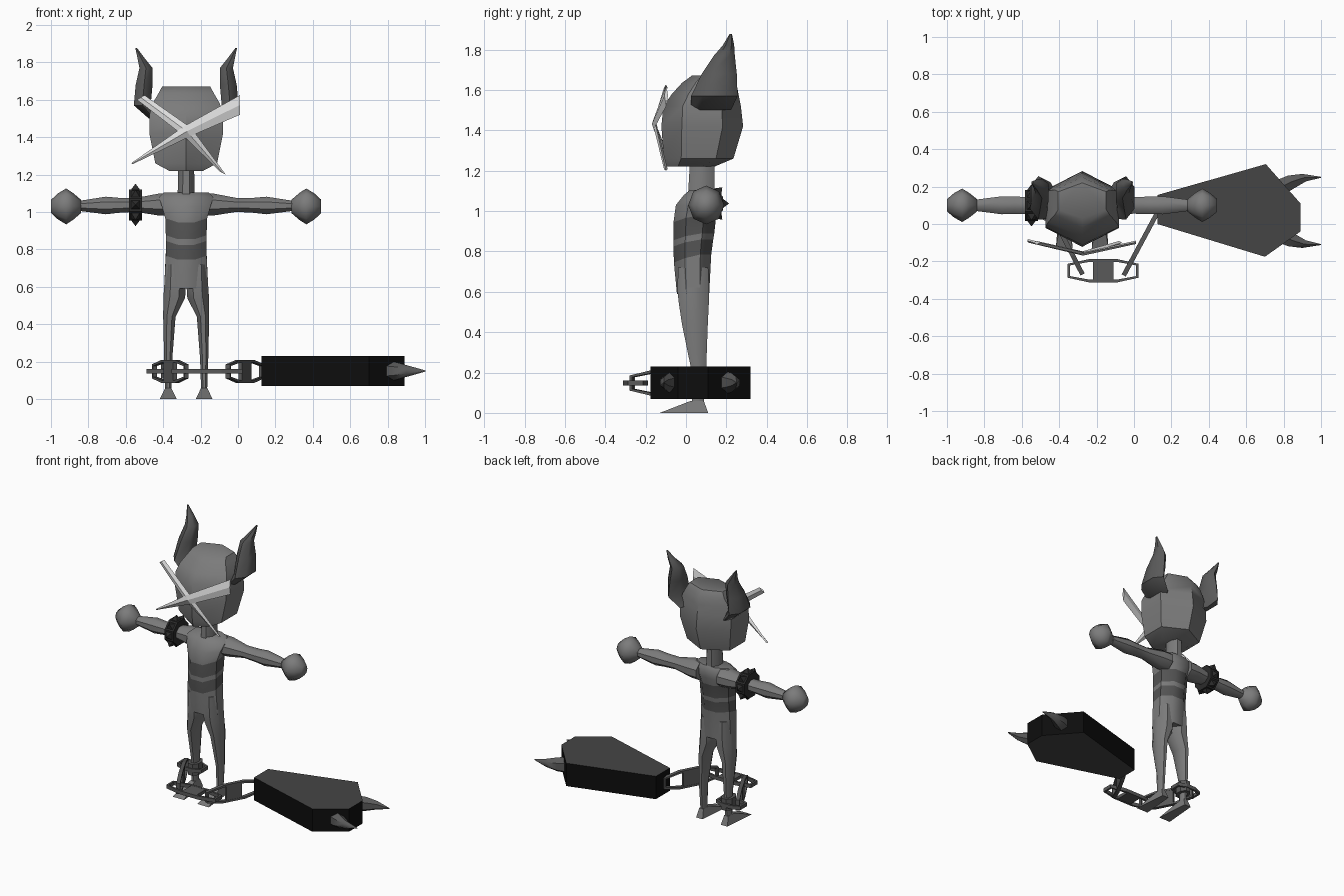
import bpy, bmesh, math
from mathutils import Vector, Matrix

cube = bpy.data.objects.get("Cube")
if cube:
    bpy.data.objects.remove(cube, do_unlink=True)


def material(name, v):
    m = bpy.data.materials.new(name)
    m.use_nodes = True
    m.diffuse_color = (v, v, v, 1)
    m.node_tree.nodes["Principled BSDF"].inputs["Base Color"].default_value = (v, v, v, 1)
    return m


SKIN = material("skin grey", 0.2)
STRIPE = material("stripe dark grey", 0.09)
HORN = material("horn grey", 0.1)
BLADE = material("blade pale grey", 0.75)
IRON = material("chain iron", 0.1)
BAND = material("band charcoal", 0.025)
LID = material("lid charcoal", 0.06)
SIDE = material("side black", 0.004)
CX = -0.277  # body centre line


def finish(name, bm, mats, angle=None):
    bmesh.ops.recalc_face_normals(bm, faces=bm.faces)
    me = bpy.data.meshes.new(name)
    bm.to_mesh(me)
    bm.free()
    for m in mats:
        me.materials.append(m)
    ob = bpy.data.objects.new(name, me)
    bpy.context.collection.objects.link(ob)
    if angle:
        bpy.ops.object.select_all(action='DESELECT')
        ob.select_set(True)
        bpy.context.view_layer.objects.active = ob
        bpy.ops.object.shade_smooth_by_angle(angle=math.radians(angle))
    return ob


def loft(name, rings, mats, angle=45, paint=None):
    """Skin a list of rings; paint maps a span number to a material slot."""
    bm = bmesh.new()
    vs = [[bm.verts.new(p) for p in r] for r in rings]
    n = len(vs[0])
    for k, (a, b) in enumerate(zip(vs, vs[1:])):
        for i in range(n):
            j = (i + 1) % n
            f = bm.faces.new((a[i], a[j], b[j], b[i]))
            f.material_index = paint(k) if paint else 0
    bm.faces.new(vs[0])
    bm.faces.new(vs[-1])
    return finish(name, bm, mats, angle)


def ring(c, u, v, n=8, phase=0.5):
    """Ellipse of n points round c, with half axes u and v."""
    c, u, v = Vector(c), Vector(u), Vector(v)
    k = math.cos(math.pi / n) if phase else 1
    angs = [2 * math.pi * (i + phase) / n for i in range(n)]
    return [c + (u * math.cos(a) + v * math.sin(a)) / k for a in angs]


def level(x, z, hw, y0, y1, n=8):
    """Horizontal ring from half width and front and back y."""
    return ring((x, (y0 + y1) / 2, z), (hw, 0, 0), (0, (y1 - y0) / 2, 0), n)


def prism(name, outline, z0, z1, mats, rim=0):
    bm = bmesh.new()
    lo, hi = ([bm.verts.new((x, y, z)) for x, y in outline] for z in (z0, z1))
    bm.faces.new(lo)
    bm.faces.new(hi)
    for i in range(len(lo)):
        j = (i + 1) % len(lo)
        bm.faces.new((lo[i], lo[j], hi[j], hi[i])).material_index = rim
    return finish(name, bm, mats)


# Torso with two slanted stripes
torso = [(0.59, .118, -.045, .115, 0), (0.745, .109, -.06, .125, .04), (0.825, .108, -.062, .135, .035),
         (0.855, .109, -.062, .14, .035), (0.945, .112, -.062, .15, .035), (1.03, .13, -.05, .16, 0),
         (1.08, .145, -.01, .155, 0), (1.105, .12, .02, .14, 0)]
rings = []
for z, hw, y0, y1, tilt in torso:
    r = level(CX, z, hw, y0, y1)
    for p in r:
        p.z += tilt * min(1, (p.y - y0) / 0.1)
    rings.append(r)
loft("torso", rings, [SKIN, STRIPE], paint=lambda k: int(k in (1, 3)))
loft("neck", [level(CX, 1.08, .046, .01, .14), level(CX, 1.25, .042, .02, .14)], [SKIN])

# Head: six-sided, pointed to the front and back
head = [(1.22, .09, -.10, .14), (1.26, .165, -.11, .235), (1.42, .197, -.122, .283), (1.52, .197, -.112, .272),
        (1.58, .18, -.07, .26), (1.635, .148, -.02, .25), (1.672, .128, .03, .22)]
rings = []
for z, hw, y0, y1 in head:
    rings.append(ring((CX, (y0 + y1) / 2, z), (hw, 0, 0), (0, (y1 - y0) / 2 * .866, 0), 6, 0.5))
loft("head", rings, [SKIN], 50)

horn = [(1.50, .17, .125, .03, .085), (1.57, .235, .14, .045, .10), (1.68, .225, .165, .045, .075),
        (1.77, .215, .19, .035, .045), (1.82, .24, .21, .02, .025), (1.878, .268, .222, .004, .005)]
arm = [(.08, 1.04, .06, .07), (.15, 1.04, .058, .068), (.27, 1.038, .037, .045), (.36, 1.036, .04, .046),
       (.43, 1.035, .047, .048), (.57, 1.033, .027, .03), (.6, 1.033, .027, .03)]
hand = [(.563, .036), (.605, .072), (.642, .096), (.685, .07), (.722, .036)]
leg = [(.72, .06, .05, -.04, .11), (.6, .06, .058, -.042, .115), (.54, .064, .058, -.035, .113),
       (.44, .09, .033, -.02, .108), (.22, .096, .022, .025, .1), (.1, .096, .018, .03, .092),
       (.05, .096, .016, .03, .088)]

for s, side in ((1, "left"), (-1, "right")):
    X = lambda d: CX + s * d
    loft(side + "_horn", [ring((X(d), y, z), (rx, 0, 0), (0, ry, 0), 6) for z, d, y, rx, ry in horn], [HORN], 50)
    loft(side + "_arm", [ring((X(d), .1, z), (0, ry, 0), (0, 0, rz)) for d, z, rz, ry in arm], [SKIN])
    loft(side + "_hand", [ring((X(d), .1, 1.03), (0, r * .93, 0), (0, 0, r), 8, 0) for d, r in hand], [SKIN], 70)
    loft(side + "_leg", [level(X(d), z, hw, y0, y1) for z, d, hw, y0, y1 in leg], [SKIN])
    # Foot: wedge with a wide flat toe
    fx = X(.096)
    base = [(fx - .045, -.13, 0), (fx + .045, -.13, 0), (fx + .025, .11, 0), (fx - .025, .11, 0)]
    top = [(fx - .016, .025, .06), (fx + .016, .025, .06), (fx + .016, .088, .06), (fx - .016, .088, .06)]
    loft(side + "_foot", [base, top], [SKIN], None)

# Spiked armband
bx, by, bz = -.548, .1, 1.038
loft("armband", [ring((x, by, bz), (0, .083, 0), (0, 0, .083)) for x in (bx - .034, bx + .034)], [BAND], None)
for i in range(8):
    a = math.tau * i / 8
    out = Vector((0, math.cos(a), math.sin(a)))
    tan = Vector((0, -math.sin(a), math.cos(a)))
    c = Vector((bx, by, bz))
    loft("armband_spike", [ring(c + out * d, (r, 0, 0), tan * r, 4) for d, r in ((.08, .025), (.112, .001))],
         [BAND], None)


# Crossed bent blades in front of the face: stations of upper x, z, lower x, z, y
def blade(name, stations):
    rings = []
    for x0, z0, x1, z1, y in stations:
        a, b = Vector((x0, y, z0)), Vector((x1, y, z1))
        mid, t = (a + b) / 2, Vector((0, .009, 0))
        rings.append([a, mid - t, b, mid + t])
    loft(name, rings, [BLADE], None)


blade("wide_blade", [(-.57, 1.262, -.565, 1.255, -.09), (-.29, 1.458, -.255, 1.405, -.16),
                     (.01, 1.625, .01, 1.52, -.098)])
blade("narrow_blade", [(-.5, 1.625, -.54, 1.60, -.1), (-.25, 1.45, -.30, 1.415, -.155),
                       (-.065, 1.20, -.095, 1.215, -.1)])

# Heavy coffin-shaped weight with two curved horns
prism("weight", [(.125, 0), (.7, -.175), (.89, -.04), (.89, .18 - .07), (.705, .32), (.125, .155)],
      .07, .23, [LID, SIDE], 1)
for s in (1, -1):
    path = [(.77, .12, .05), (.84, .155, .042), (.91, .178, .025), (1.0, .18, .003)]
    loft("weight_horn", [ring((x, .07 + s * y, .15), (-.4 * r, s * .8 * r, 0), (0, 0, r), 6) for x, y, r in path],
         [HORN], 50)


# Chain links: eight-sided ring with a cross stud
def link(name, a, b, upright, half=.062, stud=.055):
    a, b = Vector(a), Vector(b)
    u = (b - a).normalized()
    v, w = Vector((0, 0, 1)), Vector((u.y, -u.x, 0))
    if not upright:
        v, w = w, v
    L, t, c = (b - a).length / 2, .0125, (a + b) / 2

    def outline(l, h):
        q = [(l, h * .6), (l * .4, h), (-l * .4, h), (-l, h * .6)]
        return q + [(x, -y) for x, y in reversed(q)]
    bm = bmesh.new()
    loops = [[bm.verts.new(c + u * x + v * y + w * d) for x, y in outline(L - o, half - o)]
             for o, d in ((0, -t), (0, t), (.014, t), (.014, -t))]
    for k in range(4):
        p, q = loops[k], loops[(k + 1) % 4]
        for i in range(8):
            j = (i + 1) % 8
            bm.faces.new((p[i], p[j], q[j], q[i]))
    if stud:
        m = Matrix((u * stud * 2, v * (half - .003) * 2, w * t * 1.8)).transposed().to_4x4()
        bmesh.ops.create_cube(bm, size=1, matrix=Matrix.Translation(c) @ m)
    finish(name, bm, [IRON])


H = .148
link("weight_link", (.13, .07, H), (-.055, -.275, H), True)
link("front_link", (.025, -.25, H), (-.355, -.25, H), False)
link("ankle_link", (-.275, -.27, H), (-.45, .07, H), True)
link("shackle_link", (-.30, .06, H), (-.49, .06, H), False, .06, 0)
loft("ankle_shackle", [level(CX - .096, z, .04, .005, .115) for z in (.11, .19)], [IRON], None)
